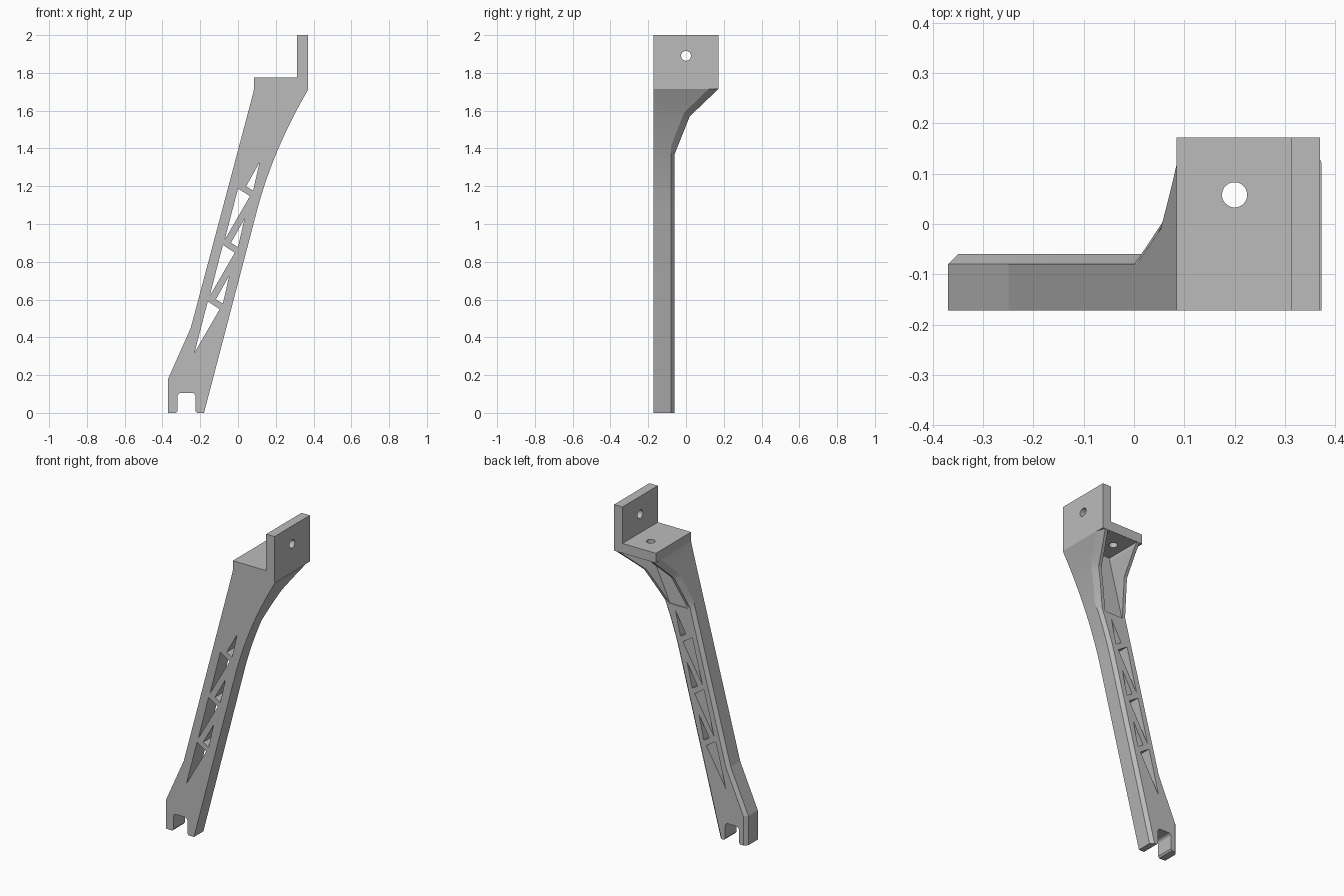
import bpy
import bmesh
import math

cube = bpy.data.objects.get("Cube")
if cube:
    bpy.data.objects.remove(cube, do_unlink=True)

# Single plain grey material
grey = bpy.data.materials.new("plain grey")
grey.use_nodes = True
colour = (0.5, 0.5, 0.5, 1)
grey.diffuse_color = colour
grey.node_tree.nodes["Principled BSDF"].inputs["Base Color"].default_value = colour

FRONT, BACK = -0.172, 0.172
SHELF_BOTTOM, SHELF_TOP = 1.715, 1.775


def loft(name, rings):
    """Solid skinned through rings of equal point count."""
    bm = bmesh.new()
    loops = [[bm.verts.new(p) for p in ring] for ring in rings]
    n = len(loops[0])
    for a, b in zip(loops, loops[1:]):
        for i in range(n):
            j = (i + 1) % n
            bm.faces.new((a[i], a[j], b[j], b[i]))
    bm.faces.new(loops[0][::-1])
    bm.faces.new(loops[-1])
    bmesh.ops.recalc_face_normals(bm, faces=bm.faces)
    mesh = bpy.data.meshes.new(name)
    bm.to_mesh(mesh)
    bm.free()
    mesh.materials.append(grey)
    obj = bpy.data.objects.new(name, mesh)
    bpy.context.collection.objects.link(obj)
    return obj


def prism(name, outline, axis, lo, hi):
    """Extrude a 2D outline along the x, y or z axis."""
    place = {"x": lambda a, b, d: (d, a, b),
             "y": lambda a, b, d: (a, d, b),
             "z": lambda a, b, d: (a, b, d)}[axis]
    return loft(name, [[place(a, b, d) for a, b in outline] for d in (lo, hi)])


def combine(target, tool, operation):
    """Apply a boolean and discard the tool."""
    mod = target.modifiers.new(operation.lower(), "BOOLEAN")
    mod.operation, mod.object, mod.solver = operation, tool, "EXACT"
    bpy.context.view_layer.objects.active = target
    bpy.ops.object.modifier_apply(modifier=mod.name)
    bpy.data.objects.remove(tool, do_unlink=True)


def arc(cx, cy, r, start, end, steps):
    angles = [math.radians(start + (end - start) * i / steps) for i in range(steps + 1)]
    return [(cx + r * math.cos(a), cy + r * math.sin(a)) for a in angles]


def along(path, z):
    """Piecewise linear value at height z of (height, value) pairs."""
    for (z0, v0), (z1, v1) in zip(path, path[1:]):
        if z <= z1:
            return v0 + (v1 - v0) * (z - z0) / (z1 - z0)
    return path[-1][1]


# Arm outline: right edge, curved left edge, back face and chamfer shoulder
inner_edge = [(0, -0.37), (0.18, -0.37), (0.45, -0.25), (1.71, 0.085)]
back_face = [(0, -0.06), (1.37, -0.06), (1.57, 0.02), (SHELF_BOTTOM, BACK)]
shoulder = [(0, -0.08), (1.41, -0.08), (1.59, -0.01), (SHELF_BOTTOM, 0.12)]


def outer_edge(z):
    t = max(0, z - 1.07)
    return -0.18 + 0.262 * z + 0.25 * t * t


def arm_ring(z):
    xl, xr, c = along(inner_edge, z), outer_edge(z), 0.02
    yb, ys = along(back_face, z), along(shoulder, z)
    return [(xl, FRONT, z), (xr, FRONT, z), (xr, ys, z),
            (xr - c, yb, z), (xl + c, yb, z), (xl, ys, z)]


curve_levels = [1.07 + (SHELF_BOTTOM - 1.07) * i / 14 for i in range(15)]
levels = sorted({0, 0.18, 0.45, 1.37, 1.41, 1.57, 1.59, *curve_levels})
arm = loft("support_arm", [arm_ring(z) for z in levels])


# Hollow between the two gussets under the shelf
def hollow_ring(z):
    xl, xr = along(inner_edge, z) + 0.04, outer_edge(z) - 0.04
    return [(xl, -0.066, z), (xr, -0.066, z), (xr, 0.3, z), (xl, 0.3, z)]


hollow_levels = [1.36 + 0.38 * i / 8 for i in range(9)]
combine(arm, loft("gusset_hollow", [hollow_ring(z) for z in hollow_levels]), "DIFFERENCE")

# Lattice windows: a small and a large triangle, repeated down the arm
small = [(0.114, 1.326), (0.043, 1.199), (0.08, 1.177)]
large = [(0.0, 1.188), (0.063, 1.147), (-0.07, 0.917)]
for step in range(3):
    for triangle in (small, large):
        outline = [(x - 0.08 * step, z - 0.299 * step) for x, z in triangle]
        combine(arm, prism("window", outline, "y", -0.3, 0.1), "DIFFERENCE")

# Rounded slot in the foot
slot = ([(-0.328, -0.02), (-0.328, 0), (-0.32, 0.01)]
        + arc(-0.3, 0.086, 0.02, 180, 90, 12)
        + arc(-0.245, 0.086, 0.02, 90, 0, 12)
        + [(-0.225, 0.01), (-0.217, 0), (-0.217, -0.02)])
combine(arm, prism("foot_slot", slot, "y", -0.3, 0.1), "DIFFERENCE")

# Angle bracket on top with one screw hole in each plate
angle = [(0.085, SHELF_BOTTOM), (0.37, SHELF_BOTTOM), (0.37, 2),
         (0.313, 2), (0.313, SHELF_TOP), (0.085, SHELF_TOP)]
bracket = prism("angle_bracket", angle, "y", FRONT, BACK)
ring = 47
shelf_hole = arc(0.2, 0.058, 0.025, 0, 360 * ring / (ring + 1), ring)
wall_hole = arc(0, 1.89, 0.026, 0, 360 * ring / (ring + 1), ring)
combine(bracket, prism("shelf_hole", shelf_hole, "z", 1.6, 1.9), "DIFFERENCE")
combine(bracket, prism("wall_hole", wall_hole, "x", 0.2, 0.5), "DIFFERENCE")
combine(arm, bracket, "UNION")

# Smooth the gentle curves, keep the edges crisp
bpy.ops.object.select_all(action="DESELECT")
arm.select_set(True)
bpy.context.view_layer.objects.active = arm
bpy.ops.object.shade_smooth_by_angle(angle=math.radians(8.5))
